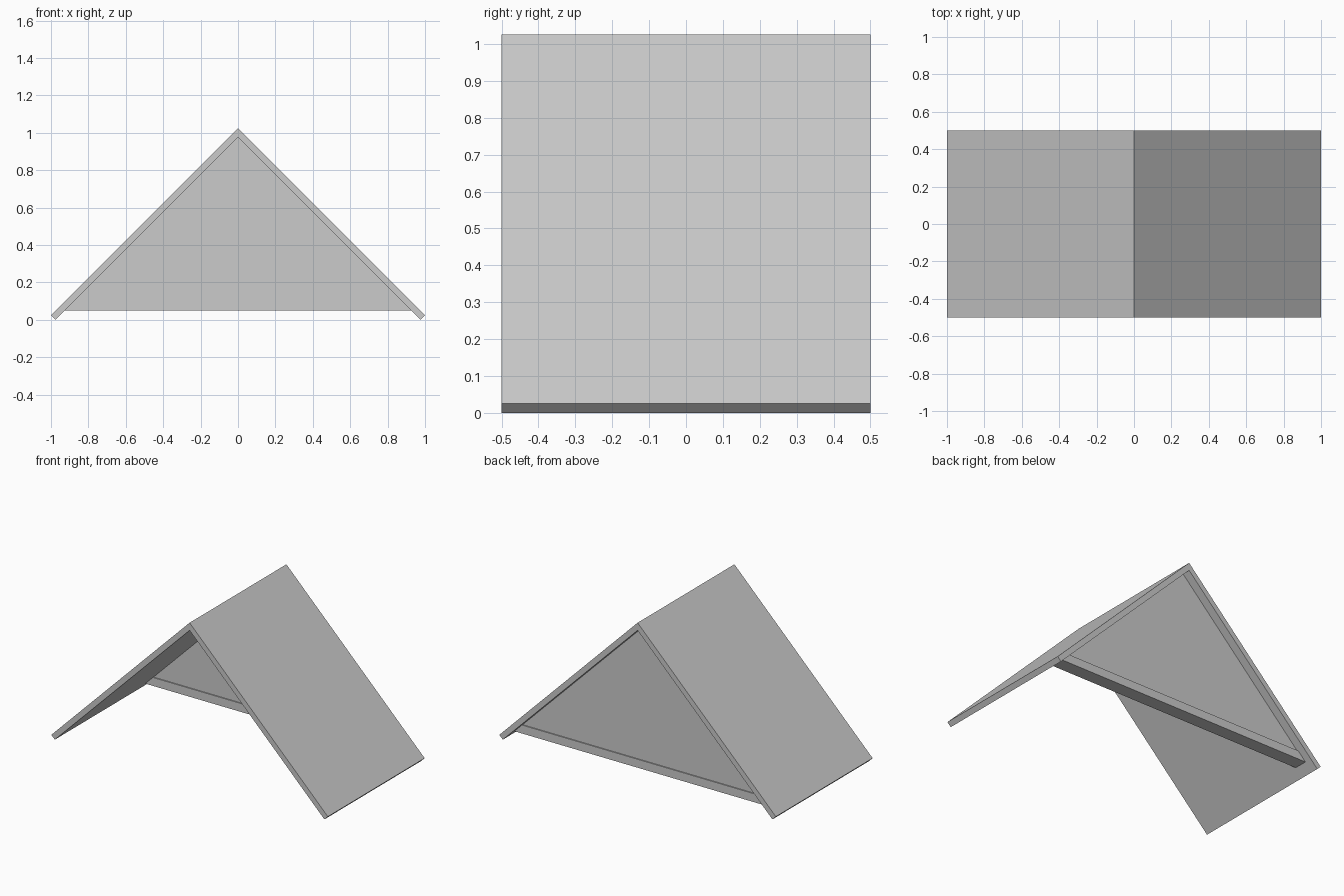
import bpy
import bmesh

cube = bpy.data.objects.get("Cube")
if cube:
    bpy.data.objects.remove(cube, do_unlink=True)

grey = bpy.data.materials.new("plain_grey")
grey.use_nodes = True
colour = (0.6, 0.6, 0.6, 1)
grey.diffuse_color = colour
grey.node_tree.nodes["Principled BSDF"].inputs["Base Color"].default_value = colour


def extrude_profile(name, profile, y_front, y_back):
    """Solid made by sweeping an x-z outline along y."""
    bm = bmesh.new()
    front = bm.faces.new([bm.verts.new((x, y_front, z)) for x, z in profile])
    swept = bmesh.ops.extrude_face_region(bm, geom=[front])["geom"]
    verts = [v for v in swept if isinstance(v, bmesh.types.BMVert)]
    bmesh.ops.translate(bm, verts=verts, vec=(0, y_back - y_front, 0))
    bmesh.ops.recalc_face_normals(bm, faces=bm.faces)
    mesh = bpy.data.meshes.new(name)
    bm.to_mesh(mesh)
    bm.free()
    mesh.materials.append(grey)
    obj = bpy.data.objects.new(name, mesh)
    bpy.context.collection.objects.link(obj)
    return obj


RIDGE = 1.025    # outer ridge height
INNER = 0.975    # inner ridge height
BASE = 0.05      # underside of the gable
BEAM_TOP = 0.105

# Two sloping roof slabs meeting at the ridge
for side, label in ((1, "left"), (-1, "right")):
    slab = [(0, RIDGE), (side, RIDGE - 1), (side * INNER, 0), (0, INNER)]
    extrude_profile(label + "_roof_slab", slab, -0.5, 0.5)

# Triangular gable wall, set in from the back edge
half = INNER - BEAM_TOP
extrude_profile("gable_wall", [(-half, BEAM_TOP), (half, BEAM_TOP), (0, INNER)],
                0.37, 0.445)

# Tie beam under the gable, slightly proud of the wall
low = INNER - BASE
extrude_profile("tie_beam", [(-low, BASE), (low, BASE), (half, BEAM_TOP), (-half, BEAM_TOP)],
                0.363, 0.452)
